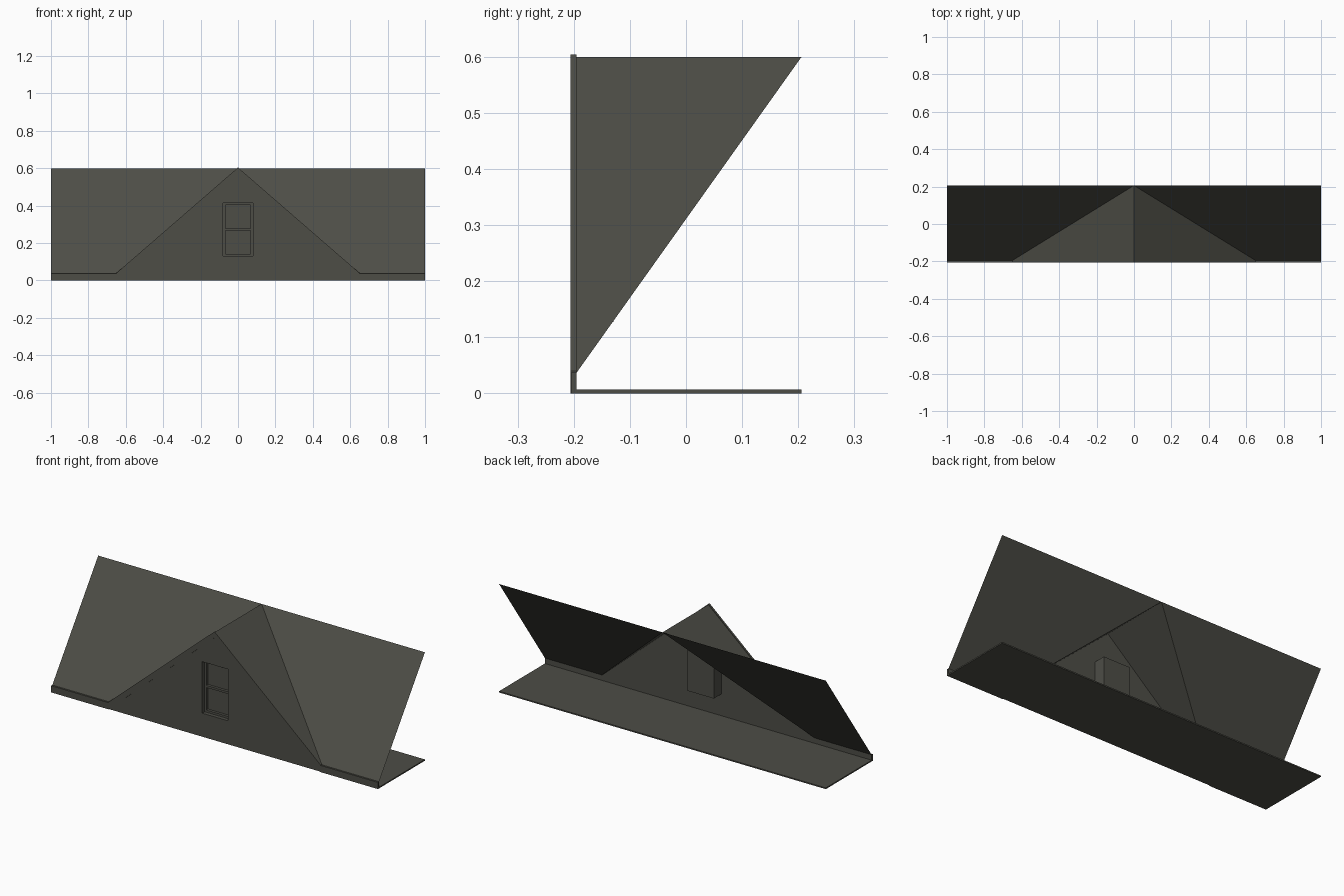
import bpy, bmesh

if "Cube" in bpy.data.objects:
    bpy.data.objects.remove(bpy.data.objects["Cube"])

# one flat colour for everything
grey = bpy.data.materials.new("weathered grey")
grey.diffuse_color = (0.075, 0.075, 0.062, 1)
grey.use_nodes = True
grey.node_tree.nodes["Principled BSDF"].inputs["Base Color"].default_value = grey.diffuse_color

YF, YB = -0.206, 0.206        # front and back limits
EY, EZ = -0.195, 0.037        # eave line
RZ, GX = 0.60, 0.65           # ridge height, half width of the gable
WX, WZ0, WZ1 = 0.08, 0.13, 0.415   # window opening


def make(name, verts, faces):
    me = bpy.data.meshes.new(name)
    me.from_pydata(verts, [], faces)
    me.materials.append(grey)
    ob = bpy.data.objects.new(name, me)
    bpy.context.collection.objects.link(ob)
    return ob


def prism(name, profile, y0, y1):
    """Extrude an x-z outline along y."""
    n = len(profile)
    verts = [(x, y, z) for y in (y0, y1) for x, z in profile]
    faces = [list(range(n)), list(range(2 * n - 1, n - 1, -1))]
    faces += [[i, i + n, (i + 1) % n + n, (i + 1) % n] for i in range(n)]
    ob = make(name, verts, faces)
    bm = bmesh.new()
    bm.from_mesh(ob.data)
    bmesh.ops.recalc_face_normals(bm, faces=bm.faces)
    bm.to_mesh(ob.data)
    bm.free()
    return ob


def box(name, x0, x1, y0, y1, z0, z1):
    return prism(name, [(x0, z0), (x1, z0), (x1, z1), (x0, z1)], y0, y1)


# floor slab
box("floor", -1, 1, EY, YB, 0, 0.007)

# both sides: main roof sheet, dormer roof sheet and eave fascia
for s, side in ((-1, "left"), (1, "right")):
    order = (lambda f: f) if s > 0 else (lambda f: f[::-1])
    make("main_roof_" + side,
         [(s, EY, EZ), (s, YB, RZ), (0, YB, RZ), (s * GX, EY, EZ)],
         [order([0, 1, 2, 3])])
    make("dormer_roof_" + side,
         [(s * GX, EY, EZ), (0, YB, RZ), (0, EY, RZ)], [order([0, 1, 2])])
    box("fascia_" + side, *sorted((s * GX, s)), -0.205, EY, 0, EZ)

# raked trim along the gable
prism("gable_trim", [(-GX, 0), (-GX, EZ + 0.003), (0, RZ + 0.004),
                     (GX, EZ + 0.003), (GX, 0), (0, 0.57)], YF, EY)

# gable wall with window opening
wall = prism("gable_wall", [(-GX, 0), (GX, 0), (0, 0.57)], -0.201, EY)
cutter = box("window_cutter", -WX, WX, -0.25, -0.15, WZ0, WZ1)
cutter.hide_render = True
cutter.hide_set(True)
mod = wall.modifiers.new("window_opening", "BOOLEAN")
mod.operation = "DIFFERENCE"
mod.solver = "EXACT"
mod.object = cutter

# window case: a box behind the wall, open to the front
case = box("window_case", -WX, WX, -0.199, -0.129, WZ0 - 0.003, WZ1)
bm = bmesh.new()
bm.from_mesh(case.data)
bmesh.ops.delete(bm, geom=[f for f in bm.faces if f.normal.y < -0.9],
                 context="FACES")
bm.to_mesh(case.data)
bm.free()

# sash bars and glass
B = 0.012
mid = (WZ0 + WZ1) / 2
for name, x0, x1, z0, z1 in (
        ("sash_left", -WX, -WX + B, WZ0, WZ1),
        ("sash_right", WX - B, WX, WZ0, WZ1),
        ("sash_bottom", -WX + B, WX - B, WZ0, WZ0 + B),
        ("sash_top", -WX + B, WX - B, WZ1 - B, WZ1),
        ("sash_middle", -WX + B, WX - B, mid - B / 2, mid + B / 2)):
    box(name, x0, x1, -0.18, -0.16, z0, z1)
box("window_glass", -WX, WX, -0.165, -0.16, WZ0, WZ1)
